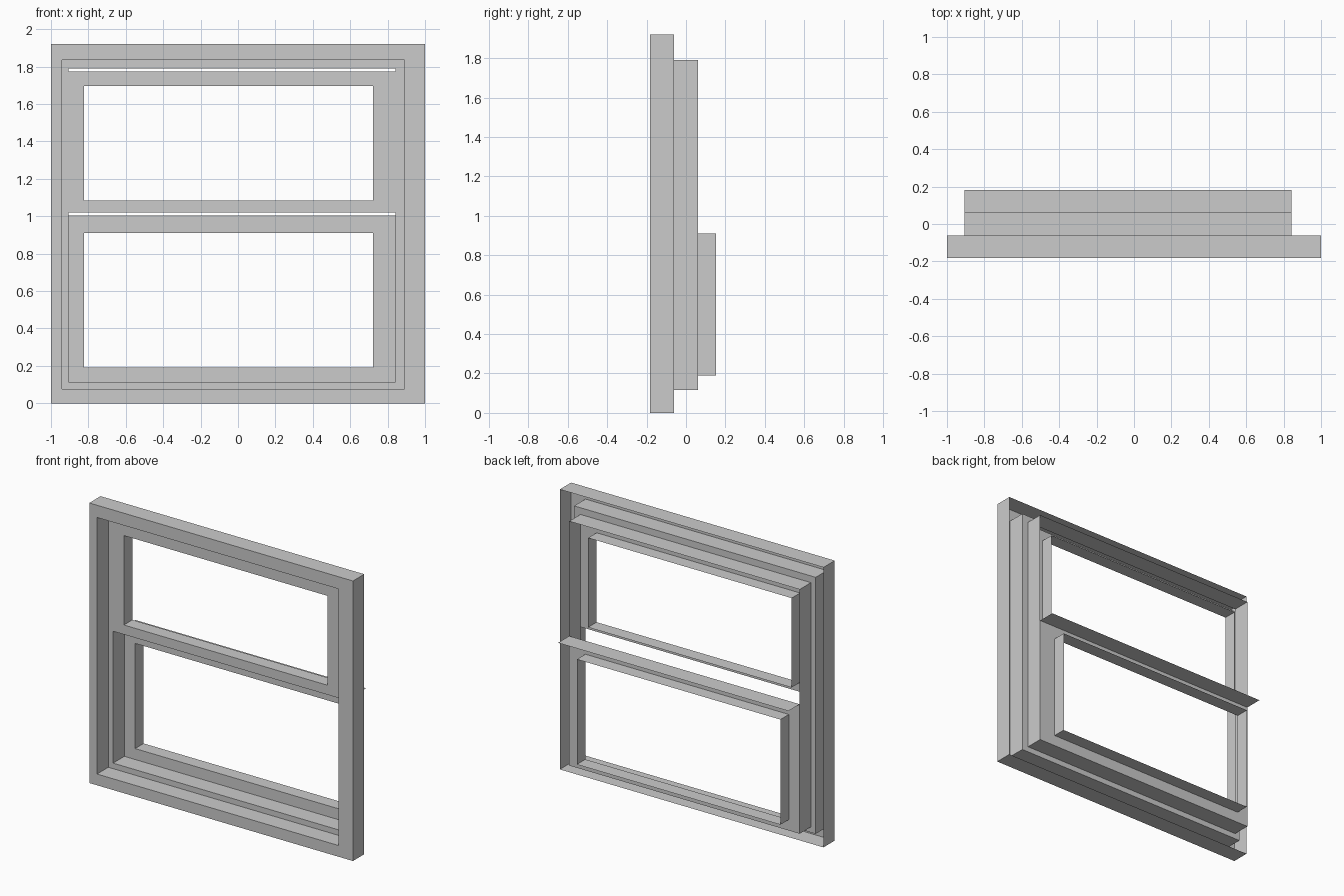
import bpy
import bmesh

if "Cube" in bpy.data.objects:
    bpy.data.objects.remove(bpy.data.objects["Cube"])

# Depth planes, front to back
FRONT, MID, REAR, BACK = -0.183, -0.061, 0.061, 0.183

# Rectangles as (x0, x1, z0, z1)
OUTER = (-1.0, 1.0, 0.0, 1.92)
INNER = (-0.941, 0.891, 0.077, 1.836)
CHANNEL = (-0.905, 0.843, 0.115, 1.79)
UPPER = (-0.905, 0.843, 1.019, 1.773)
UPPER_HOLE = (-0.823, 0.721, 1.084, 1.697)
LOWER = (-0.905, 0.843, 0.115, 1.003)
LOWER_HOLE = (-0.823, 0.721, 0.19, 0.911)


def make_object(name, bm):
    mesh = bpy.data.meshes.new(name)
    bm.to_mesh(mesh)
    bm.free()
    bpy.context.collection.objects.link(bpy.data.objects.new(name, mesh))


def stepped_frame(name, steps):
    """Join successive rectangles (rect, y) into one open stepped sheet."""
    bm = bmesh.new()
    loops = []
    for (x0, x1, z0, z1), y in steps:
        corners = ((x0, z0), (x1, z0), (x1, z1), (x0, z1))
        loops.append([bm.verts.new((x, y, z)) for x, z in corners])
    for a, b in zip(loops, loops[1:]):
        for i in range(4):
            j = (i + 1) % 4
            bm.faces.new((a[i], a[j], b[j], b[i]))
    make_object(name, bm)


# Outer casing with stepped reveal and sash channel
stepped_frame("window_casing", [
    (OUTER, MID), (OUTER, FRONT), (INNER, FRONT),
    (INNER, MID), (CHANNEL, MID), (CHANNEL, REAR)])

# Two sashes, each a flat border with a reveal running back from its opening
stepped_frame("upper_sash", [
    (UPPER, MID), (UPPER_HOLE, MID), (UPPER_HOLE, MID + 0.092)])
stepped_frame("lower_sash", [
    (LOWER, REAR), (LOWER_HOLE, REAR), (LOWER_HOLE, REAR + 0.092)])

# Thin ledge along the top of the lower sash
bm = bmesh.new()
x0, x1, _, top = LOWER
bm.faces.new([bm.verts.new((x, y, top)) for x, y in
              ((x0, REAR), (x1, REAR), (x1, BACK), (x0, BACK))])
make_object("lower_sash_ledge", bm)
